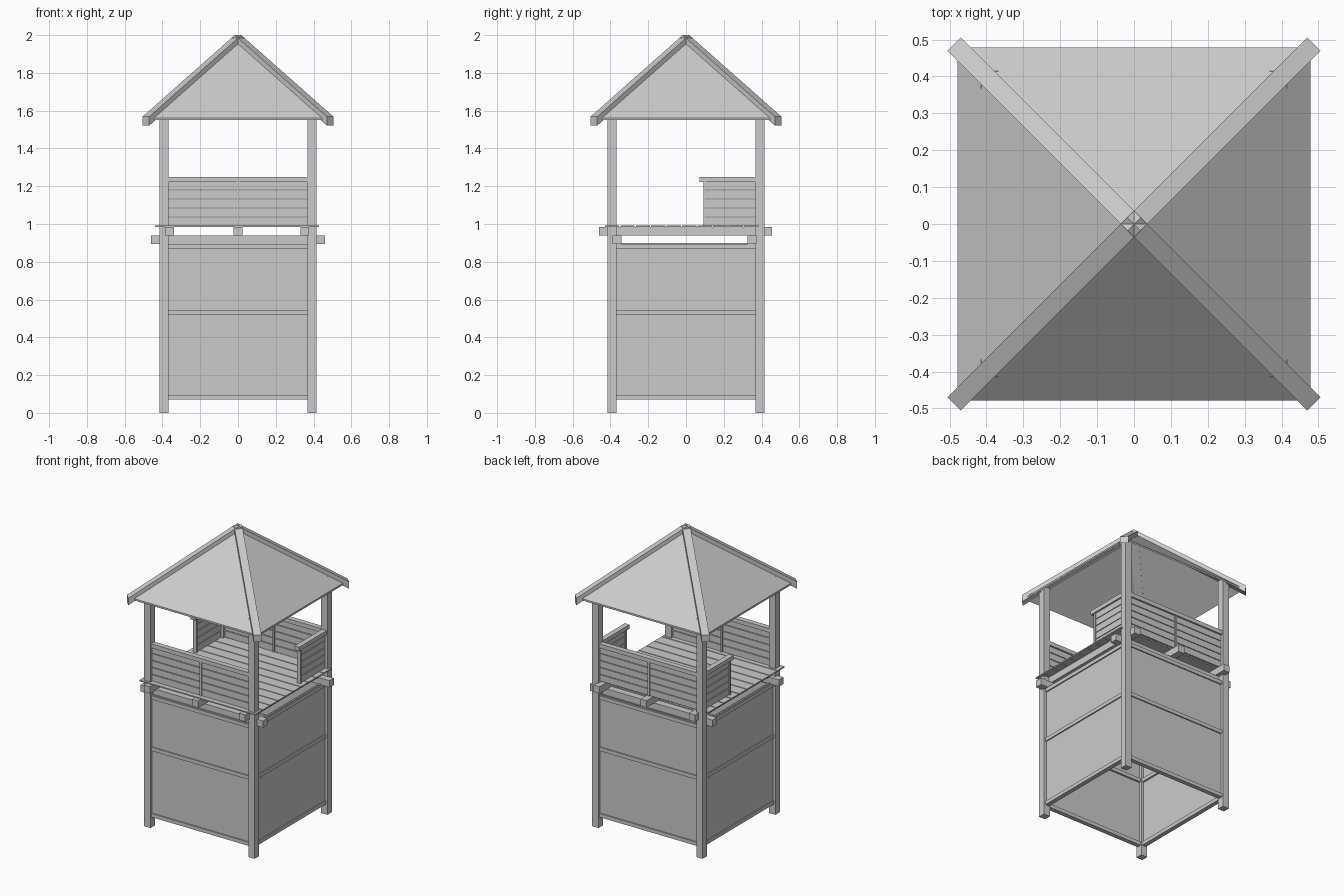
import bpy
from math import radians
from mathutils import Matrix

cube = bpy.data.objects.get("Cube")
if cube:
    bpy.data.objects.remove(cube, do_unlink=True)

grey = bpy.data.materials.new("plain_grey")
grey.use_nodes = True
COLOUR = (0.6, 0.6, 0.6, 1)
grey.diffuse_color = COLOUR
grey.node_tree.nodes["Principled BSDF"].inputs["Base Color"].default_value = COLOUR

BOX_FACES = [(0, 3, 2, 1), (4, 5, 6, 7), (0, 1, 5, 4),
             (1, 2, 6, 5), (2, 3, 7, 6), (3, 0, 4, 7)]


def mesh(name, verts, faces, turn=0):
    data = bpy.data.meshes.new(name)
    data.from_pydata(verts, [], faces)
    data.transform(Matrix.Rotation(radians(turn), 4, "Z"))
    data.materials.append(grey)
    ob = bpy.data.objects.new(name, data)
    bpy.context.collection.objects.link(ob)
    return ob


def box(name, x, y, z, turn=0):
    """Box from (low, high) ranges, turned about the z axis."""
    ring = [(x[0], y[0]), (x[1], y[0]), (x[1], y[1]), (x[0], y[1])]
    return mesh(name, [(a, b, h) for h in z for a, b in ring], BOX_FACES, turn)


def around(centre, size):
    return (centre - size / 2, centre + size / 2)


POST, INNER, MID = 0.047, 0.368, 0.391

# Corner posts
for sx in (-1, 1):
    for sy in (-1, 1):
        box("corner_post", around(sx * MID, POST), around(sy * MID, POST), (0, 1.62))

# Lower walls: thin panels with rails, repeated on four sides
for turn in (0, 90, 180, 270):
    box("wall_panel", (-INNER, INNER), around(-MID, 0.01), (0.07, 0.9), turn)
    for low in (0.07, 0.52, 0.87):
        box("wall_rail", (-INNER, INNER), around(-MID + 0.002, 0.03), (low, low + 0.025), turn)

# Beams carrying the floor
for y in (-0.365, 0.35):
    box("cross_beam", (-0.46, 0.46), around(y, 0.048), (0.893, 0.939))
for x in (-0.363, 0, 0.353):
    box("floor_joist", around(x, 0.046), (-0.46, 0.455), (0.938, 0.985))

# Floor boards
BOARDS = 10
pitch = 0.82 / BOARDS
for i in range(BOARDS):
    y = -0.43 + i * pitch
    box("floor_board", (-0.44, 0.43), (y, y + pitch - 0.006), (0.984, 0.992))


def railing(x, battens, cap, turn):
    """Horizontal slats with upright battens and a cap."""
    for i in range(5):
        low = 0.992 + i * 0.0475
        box("railing_slat", x, around(-MID, 0.012), (low, low + 0.043), turn)
    for b in battens:
        box("railing_batten", around(b, 0.014), around(-MID, 0.026), (0.992, 1.224), turn)
    box("railing_cap", cap, around(-MID, 0.036), (1.222, 1.25), turn)


# Full railings front and back, half railings at the rear of both sides
for turn in (0, 180):
    railing((-INNER, INNER), (0,), (-INNER, INNER), turn)
railing((0.093, INNER), (0.1,), (0.072, INNER), 90)
railing((-INNER, -0.093), (-0.1,), (-INNER, -0.072), 270)

# Roof: four thin triangular panels
EAVE, EAVE_Z, PEAK_Z, THICK = 0.479, 1.562, 1.985, 0.012
for turn in (0, 90, 180, 270):
    outline = [(-EAVE, -EAVE, EAVE_Z), (EAVE, -EAVE, EAVE_Z), (0, 0, PEAK_Z)]
    under = [(x, y, z - THICK) for x, y, z in outline]
    mesh("roof_panel", outline + under,
         [(0, 1, 2), (5, 4, 3), (0, 3, 4, 1), (1, 4, 5, 2), (2, 5, 3, 0)], turn)

# Hip rafters with plumb-cut ends
for turn in (45, 135, 225, 315):
    verts = [(r, w, z) for top in (-0.047, 0)
             for r, w, z in ((0, -0.025, 2 + top), (0.69, -0.025, 1.568 + top),
                             (0.69, 0.025, 1.568 + top), (0, 0.025, 2 + top))]
    mesh("hip_rafter", verts, BOX_FACES, turn)
